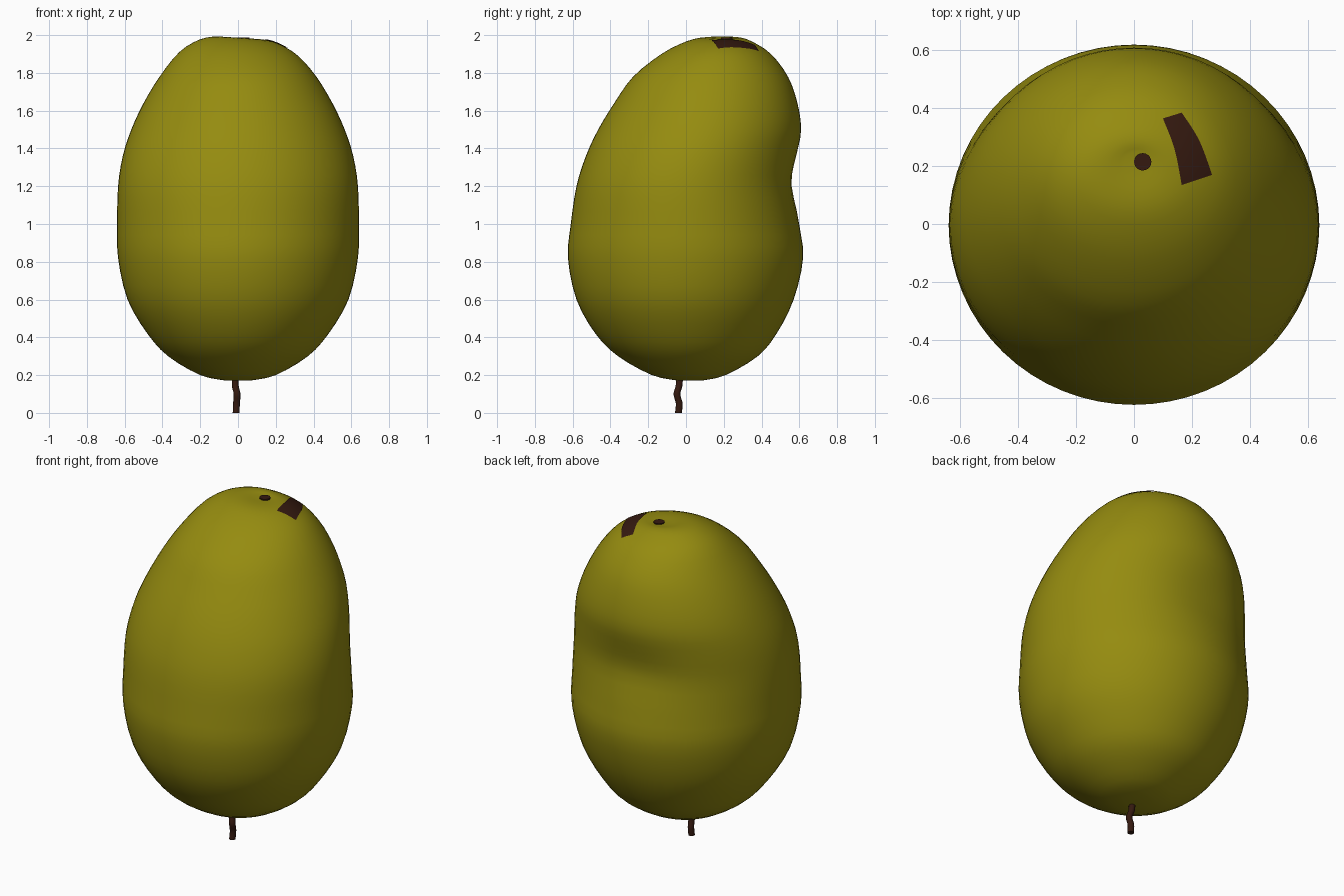
import bpy, bmesh, math
from mathutils import Vector
from mathutils.bvhtree import BVHTree

if "Cube" in bpy.data.objects:
    bpy.data.objects.remove(bpy.data.objects["Cube"])


def material(name, rgb):
    m = bpy.data.materials.new(name)
    m.diffuse_color = (*rgb, 1)
    m.use_nodes = True
    m.node_tree.nodes["Principled BSDF"].inputs["Base Color"].default_value = m.diffuse_color
    return m


def finish(name, bm, mat):
    bmesh.ops.recalc_face_normals(bm, faces=bm.faces)
    me = bpy.data.meshes.new(name)
    bm.to_mesh(me)
    ob = bpy.data.objects.new(name, me)
    bpy.context.collection.objects.link(ob)
    me.materials.append(mat)
    me.shade_smooth()
    return ob


def spline(pts, steps):
    """Catmull-Rom through pts."""
    pts = [Vector(p) for p in pts]
    out = []
    for i in range(len(pts) - 1):
        a, b, c, d = (pts[max(0, min(len(pts) - 1, i + k))] for k in (-1, 0, 1, 2))
        for s in range(steps):
            t = s / steps
            out.append(0.5 * (2 * b + (c - a) * t + (2 * a - 5 * b + 4 * c - d) * t * t
                              + (3 * b - a - 3 * c + d) * t ** 3))
    return out + [pts[-1]]


skin = material("olive_skin", (0.30, 0.26, 0.005))
bark = material("dark_brown", (0.035, 0.010, 0.005))

# Fruit body: rings of (z, front y, back y, half width in x)
RINGS = [(0.172, -0.05, 0.09, 0.07), (0.20, -0.18, 0.21, 0.20), (0.30, -0.36, 0.38, 0.37),
         (0.42, -0.48, 0.48, 0.48), (0.60, -0.58, 0.57, 0.585), (0.82, -0.625, 0.62, 0.635),
         (1.00, -0.61, 0.60, 0.64), (1.20, -0.58, 0.577, 0.635), (1.36, -0.53, 0.592, 0.61),
         (1.50, -0.465, 0.61, 0.565), (1.64, -0.38, 0.59, 0.50), (1.78, -0.28, 0.54, 0.415),
         (1.90, -0.13, 0.45, 0.315), (1.965, 0.0, 0.35, 0.21), (1.985, 0.09, 0.29, 0.12),
         (1.982, 0.18, 0.25, 0.04)]
N = 64
bm = bmesh.new()
prev = None
for z, f, b, w in spline(RINGS, 3):
    ring = []
    for i in range(N):
        a = 2 * math.pi * i / N
        x, y = w * math.cos(a), (f + b) / 2 + (b - f) / 2 * math.sin(a)
        # soft dent in the back, slight lean of the crown
        if y > 0:
            y -= 0.02 * math.exp(-((x + 0.05) / 0.25) ** 2 - ((z - 1.24) / 0.14) ** 2)
        lean = max(0, (z - 1.8) / 0.2)
        ring.append(bm.verts.new((x + 0.01 * lean, y, z - 0.07 * x * lean)))
    if prev:
        for i in range(N):
            j = (i + 1) % N
            bm.faces.new((prev[i], prev[j], ring[j], ring[i]))
    else:
        bm.faces.new(ring[::-1])
    prev = ring
bm.faces.new(prev)
tree = BVHTree.FromBMesh(bm)
finish("fruit_body", bm, skin)


def on_top(x, y, lift):
    return tree.ray_cast(Vector((x, y, 3)), Vector((0, 0, -1)))[0] + Vector((0, 0, lift))


# Dark patch lying on the crown
bm = bmesh.new()
inner = spline([(0.10, 0.365), (0.14, 0.26), (0.165, 0.135)], 5)
outer = spline([(0.165, 0.385), (0.225, 0.29), (0.27, 0.17)], 5)
rows = [[bm.verts.new(on_top(*p.lerp(q, k / 4), 0.004)) for k in range(5)]
        for p, q in zip(inner, outer)]
for r, s in zip(rows, rows[1:]):
    for k in range(4):
        bm.faces.new((r[k], s[k], s[k + 1], r[k + 1]))
finish("crown_patch", bm, bark)

# Small round scar in the crown
bm = bmesh.new()
bmesh.ops.create_cone(bm, cap_ends=True, segments=20, radius1=0.03, radius2=0.03, depth=0.04)
bmesh.ops.translate(bm, verts=bm.verts, vec=on_top(0.03, 0.215, -0.013))
scar = finish("crown_scar", bm, bark)
scar.data.set_sharp_from_angle(angle=math.radians(40))

# Crooked stem under the fruit
bm = bmesh.new()
path = spline([(-0.01, -0.04, 0), (-0.008, -0.036, 0.05), (-0.005, -0.048, 0.10),
               (-0.015, -0.036, 0.15), (-0.012, -0.035, 0.24)], 4)
prev = None
for p in path:
    ring = [bm.verts.new(p + Vector((0.018 * math.cos(a), 0.018 * math.sin(a), 0)))
            for a in (2 * math.pi * i / 16 for i in range(16))]
    if prev:
        for i in range(16):
            j = (i + 1) % 16
            bm.faces.new((prev[i], prev[j], ring[j], ring[i]))
    else:
        bm.faces.new(ring[::-1])
    prev = ring
bm.faces.new(prev)
stem = finish("stem", bm, bark)
stem.data.set_sharp_from_angle(angle=math.radians(50))
